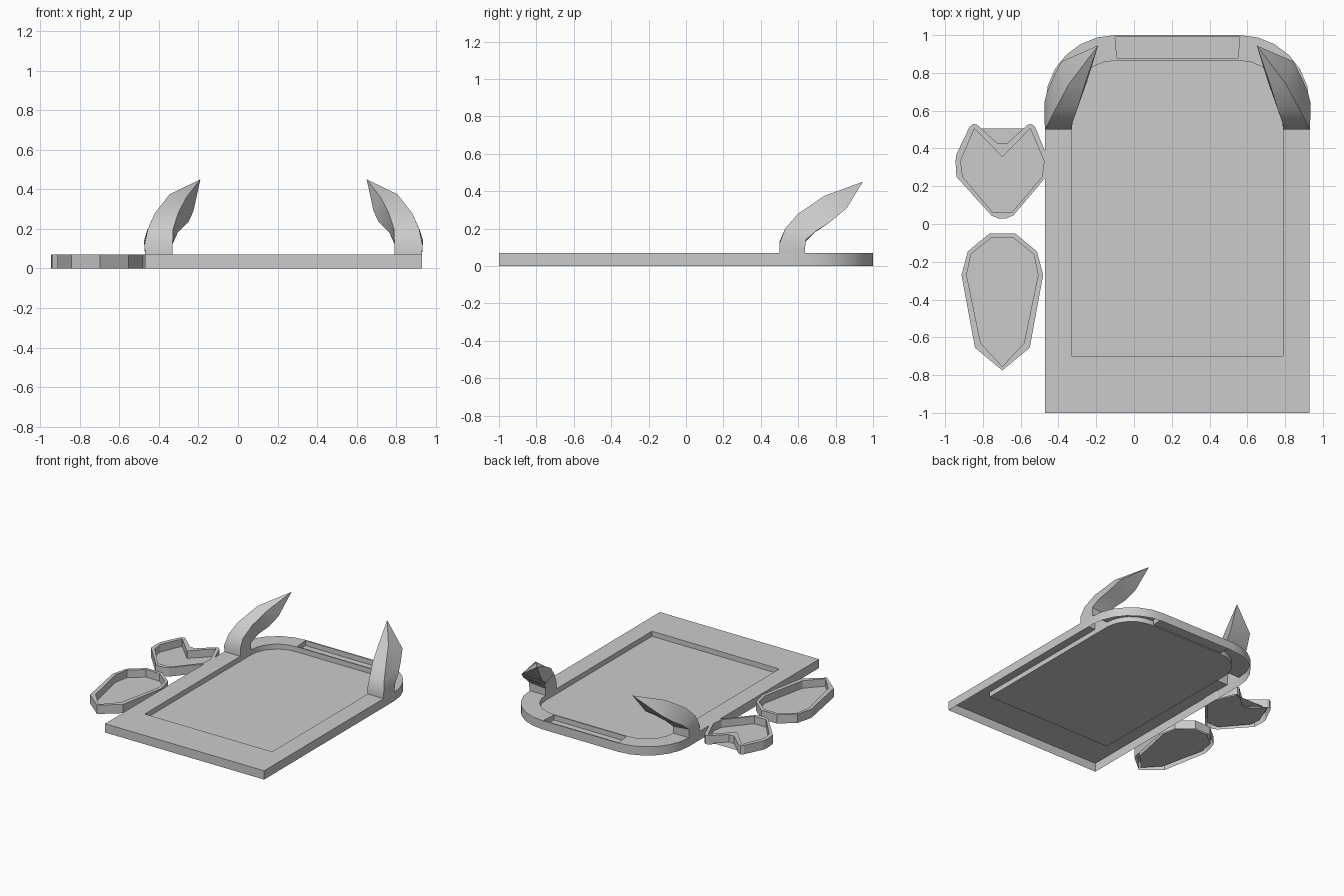
import bpy, bmesh, math

if "Cube" in bpy.data.objects:
    bpy.data.objects.remove(bpy.data.objects["Cube"])

TOP = 0.07      # height of every rim
AXIS = 0.23     # mirror line of the main plate


def mirror(pts, c):
    return [(2 * c - p[0],) + tuple(p[1:]) for p in reversed(pts)]


def finish(bm, name, smooth):
    bmesh.ops.remove_doubles(bm, verts=bm.verts, dist=0.0005)
    bmesh.ops.recalc_face_normals(bm, faces=bm.faces)
    me = bpy.data.meshes.new(name)
    bm.to_mesh(me)
    bm.free()
    ob = bpy.data.objects.new(name, me)
    bpy.context.collection.objects.link(ob)
    if smooth:
        bpy.ops.object.select_all(action='DESELECT')
        ob.select_set(True)
        bpy.context.view_layer.objects.active = ob
        bpy.ops.object.shade_smooth_by_angle(angle=math.radians(35))
    return ob


def face(bm, pts):
    uniq = []
    for p in pts:
        if p not in uniq:
            uniq.append(p)
    if len(uniq) > 2:
        return bm.faces.new([bm.verts.new(p) for p in uniq])


def sheet_tray(bm, outer, inner, floor, skip=(), wall=True):
    """Thin sheet: outer wall, flat rim, inner wall and sunken floor."""
    n = len(outer)
    for i in range(n):
        j = (i + 1) % n
        o1, o2, i1, i2 = outer[i], outer[j], inner[i], inner[j]
        if wall:
            face(bm, [(*o1, 0), (*o2, 0), (*o2, TOP), (*o1, TOP)])
        if i not in skip:
            face(bm, [(*o1, TOP), (*o2, TOP), (*i2, TOP), (*i1, TOP)])
        face(bm, [(*i1, TOP), (*i2, TOP), (*i2, floor), (*i1, floor)])
    f = face(bm, [(*p, floor) for p in inner])
    bmesh.ops.triangulate(bm, faces=[f])


# main plate: rounded back corners, large recess
def arc(r, ry):
    return [(-0.10 - r * math.cos(a), 0.635 + ry * math.sin(a))
            for a in (math.radians(15 * k) for k in range(1, 7))]


outer = [(-0.47, -1.0), (-0.47, 0.5), (-0.47, 0.635)] + arc(0.37, 0.365)
inner = [(-0.33, -0.7), (-0.33, 0.5), (-0.33, 0.635)] + arc(0.23, 0.23)
half = len(outer)
outer += mirror(outer, AXIS)
inner += mirror(inner, AXIS)
bm = bmesh.new()
sheet_tray(bm, outer, inner, 0.03, skip=(1, half - 1, 2 * half - 3))

# slot in the back rim
o = [(-0.10, 0.865), (-0.10, 1.0)]
s = [(-0.09, 0.875), (-0.10, 0.99)]
sheet_tray(bm, o + mirror(o, AXIS), s + mirror(s, AXIS), 0.03, wall=False)
finish(bm, "plate", True)

# curved horns: four-sided sections running up to a point
sections = [
    [(-.47, .5, .07), (-.33, .5, .07), (-.33, .635, .07), (-.47, .635, .07)],
    [(-.472, .5, .12), (-.33, .5, .13), (-.33, .635, .125), (-.475, .64, .14)],
    [(-.455, .53, .20), (-.328, .53, .20), (-.305, .69, .18), (-.46, .70, .19)],
    [(-.42, .60, .28), (-.30, .61, .285), (-.25, .75, .235), (-.43, .77, .235)],
    [(-.345, .74, .375), (-.26, .74, .36), (-.225, .83, .29), (-.385, .86, .31)],
]
tip = (-0.19, 0.945, 0.45)
for name, flip in (("left_horn", False), ("right_horn", True)):
    def place(p):
        return (2 * AXIS - p[0], p[1], p[2]) if flip else p
    bm = bmesh.new()
    for a, b in zip(sections, sections[1:] + [[tip] * 4]):
        for i in range(4):
            j = (i + 1) % 4
            face(bm, [place(p) for p in (a[i], a[j], b[j], b[i])])
    finish(bm, name, True)

# two small side trays, symmetric about their own centre line
C = -0.697
heart_out = [(-.72, .425), (-.83, .525), (-.85, .53), (-.87, .515), (-.94, .37),
             (-.945, .333), (-.94, .25), (-.755, .045), (-.718, .03)]
heart_in = [(C, .355), (-.845, .505), (-.845, .505), (-.845, .505), (-.918, .333),
            (-.918, .333), (-.907, .25), (-.749, .063), (-.749, .063)]
spade_out = [(-.765, -.05), (-.88, -.145), (-.913, -.27), (-.842, -.655), (C, -.775)]
spade_in = [(-.757, -.075), (-.863, -.16), (-.886, -.27), (-.812, -.63), (C, -.755)]
for name, ho, hi in (("heart_tray", heart_out, heart_in),
                     ("shield_tray", spade_out, spade_in)):
    full_out = [(min(x, -0.465), y) for x, y in ho + mirror(ho, C)]
    bm = bmesh.new()
    sheet_tray(bm, full_out, hi + mirror(hi, C), 0.01)
    finish(bm, name, False)
